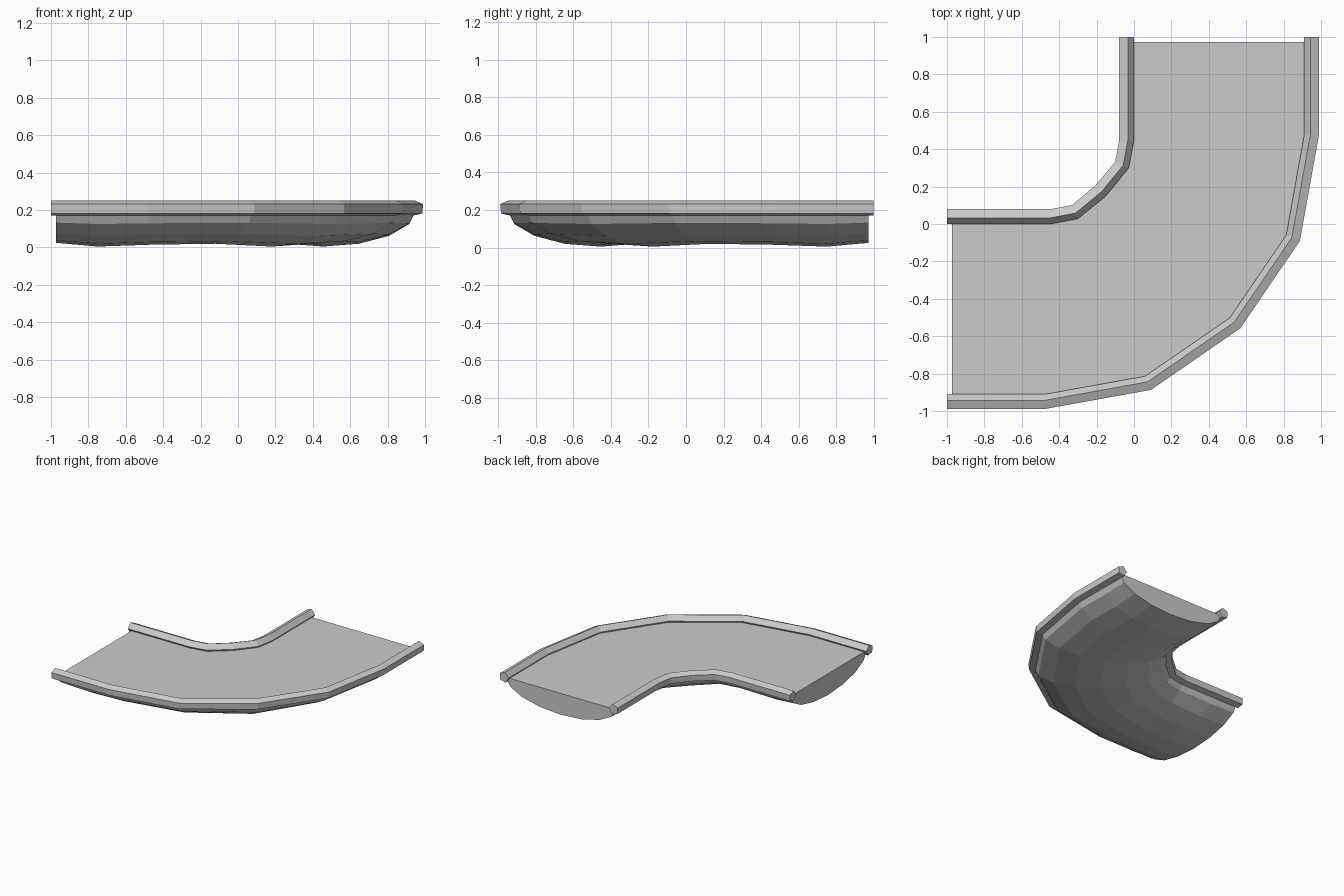
import bpy, bmesh, math
from mathutils import Vector

if "Cube" in bpy.data.objects:
    bpy.data.objects.remove(bpy.data.objects["Cube"])

grey = bpy.data.materials.new("plain grey")
grey.diffuse_color = (0.6, 0.6, 0.6, 1)
grey.use_nodes = True
grey.node_tree.nodes["Principled BSDF"].inputs["Base Color"].default_value = grey.diffuse_color

# Half of the bend: inner rail centre, outer rail centre, trough depth
HALF = [((-0.75, 0.043), (-0.75, -0.953), 0.195),
        ((-0.445, 0.043), (-0.48, -0.953), 0.185),
        ((-0.317, 0.067), (0.076, -0.853), 0.18)]
MIDDLE = [((-0.18, 0.18), (0.542, -0.532), 0.195)]


def flip(p):
    """Reflect across the diagonal symmetry line of the bend."""
    return (-p[1], -p[0])


def stations(end):
    """All cross-section stations, starting and finishing at the given end."""
    half = [((-end, 0.043), (-end, -0.953), 0.175)] + HALF
    return half + MIDDLE + [(flip(a), flip(b), d) for a, b, d in reversed(half)]


def sweep(name, loops):
    """Join matching closed loops into a capped solid with flat faces."""
    bm = bmesh.new()
    rings = [[bm.verts.new(p) for p in loop] for loop in loops]
    n = len(rings[0])
    for r, s in zip(rings, rings[1:]):
        for i in range(n):
            j = (i + 1) % n
            bm.faces.new((r[i], r[j], s[j], s[i]))
    bm.faces.new(rings[0])
    bm.faces.new(rings[-1])
    bmesh.ops.recalc_face_normals(bm, faces=bm.faces)
    mesh = bpy.data.meshes.new(name)
    bm.to_mesh(mesh)
    bm.free()
    mesh.materials.append(grey)
    obj = bpy.data.objects.new(name, mesh)
    bpy.context.collection.objects.link(obj)


# Trough: half-elliptical belly under a flat top
loops = []
for a, b, depth in stations(0.973):
    a, b = Vector((*a, 0.2)), Vector((*b, 0.2))
    mid, half = (a + b) / 2, (b - a) / 2
    loops.append([mid + half * math.cos(math.pi * i / 8)
                  - Vector((0, 0, depth * math.sin(math.pi * i / 8)))
                  for i in range(9)])
sweep("trough", loops)

# Rails: five-sided bars, tilted towards the trough
for name, side in (("inner_rail", -1), ("outer_rail", 1)):
    loops = []
    for a, b, _ in stations(1.0):
        a, b = Vector((*a, 0.21)), Vector((*b, 0.21))
        out = (b - a).normalized() * side
        centre = b if side > 0 else a
        loops.append([centre + out * 0.043 * math.cos(t)
                      + Vector((0, 0, 0.043 * math.sin(t)))
                      for t in (math.radians(103 + 72 * k) for k in range(5))])
    sweep(name, loops)
